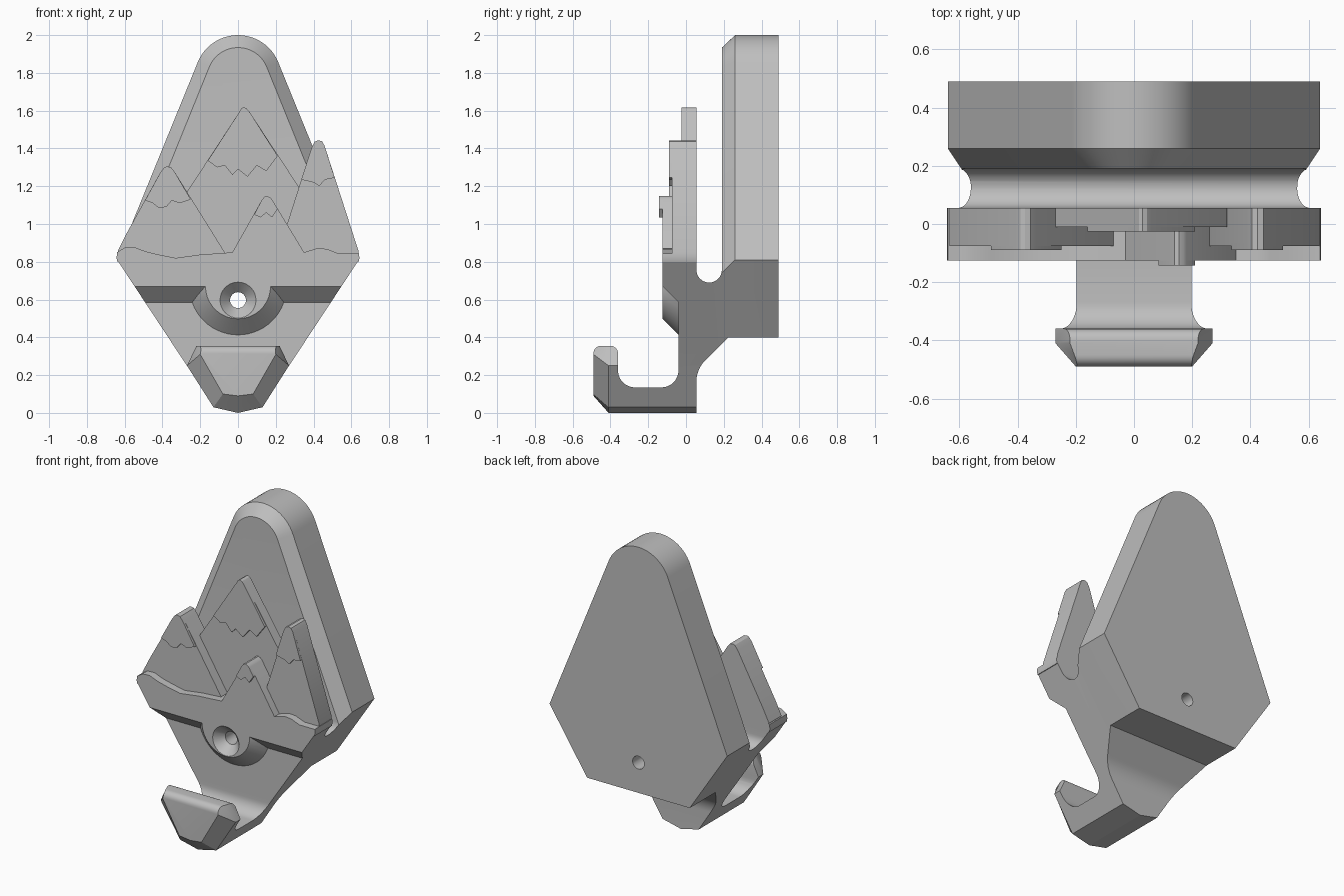
import bpy, bmesh
from math import sin, cos, radians, atan2, acos, hypot, pi

if "Cube" in bpy.data.objects:
    bpy.data.objects.remove(bpy.data.objects["Cube"])

GREY = (0.52, 0.52, 0.52, 1)
grey = bpy.data.materials.new("matte_grey")
grey.use_nodes = True
grey.diffuse_color = GREY
grey.node_tree.nodes["Principled BSDF"].inputs["Base Color"].default_value = GREY


def loft(name, rings):
    """Closed solid through rings of 3D points."""
    bm = bmesh.new()
    loops = [[bm.verts.new(p) for p in ring] for ring in rings]
    for a, b in zip(loops, loops[1:]):
        for i in range(len(a)):
            j = (i + 1) % len(a)
            bm.faces.new((a[i], a[j], b[j], b[i]))
    bm.faces.new(loops[0])
    bm.faces.new(loops[-1])
    bmesh.ops.recalc_face_normals(bm, faces=bm.faces)
    me = bpy.data.meshes.new(name)
    bm.to_mesh(me)
    bm.free()
    me.materials.append(grey)
    ob = bpy.data.objects.new(name, me)
    bpy.context.collection.objects.link(ob)
    return ob


def plate(name, outline, front, back=0.055):
    """Front-view outline (x, z) extruded along y."""
    return loft(name, [[(x, y, z) for x, z in outline] for y in (front, back)])


def arc(cx, cz, r, start, end, n=10):
    return [(cx + r * cos(radians(start + (end - start) * i / n)),
             cz + r * sin(radians(start + (end - start) * i / n))) for i in range(n + 1)]


def smooth(ob):
    bpy.ops.object.select_all(action='DESELECT')
    bpy.context.view_layer.objects.active = ob
    ob.select_set(True)
    bpy.ops.object.shade_smooth_by_angle(angle=radians(25))


def combine(ob, other, operation):
    mod = ob.modifiers.new("cut", 'BOOLEAN')
    mod.operation, mod.object, mod.solver = operation, other, 'EXACT'
    bpy.context.view_layer.objects.active = ob
    bpy.ops.object.modifier_apply(modifier=mod.name)
    bpy.data.objects.remove(other)


# Kite outline with a rounded top, optionally inset along its upper flanks
def kite(y, inset=0.0, hook=None):
    r, cz = 0.23, 1.77
    tangent = atan2(0.81 - cz, 0.64) + acos(r / hypot(0.64, 0.81 - cz))
    top = arc(0, cz, r - inset, tangent * 180 / pi, 90, 12)
    lower = hook or [(0, 0), (0.13, 0.03), (0.27, 0.25), (0.34, 0.355)]
    upper = [(0.64 - 0.7 * inset, 0.81 - 1.03 * inset)] + top[:-1]
    if hook:
        upper = [(x * 0.3, z) for x, z in upper]
    half = lower + upper
    full = half + [(0, top[-1][1])] + [(-x, z) for x, z in reversed(half[1:])]
    return [(x, y, z) for x, z in full]


hook_side = [(0, 0), (0.13, 0.03), (0.27, 0.25), (0.22, 0.355)]
hook_face = [(0, 0.09), (0.08, 0.1), (0.2, 0.31), (0.19, 0.355)]
body = loft("hook_body", [
    kite(0.49), kite(0.26), kite(0.19, 0.066), kite(0.15, 0.066), kite(0.12), kite(-0.2),
    kite(-0.355, hook=hook_side), kite(-0.41, hook=hook_side), kite(-0.49, hook=hook_face)])

# Side profile (y, z): back plate, groove, front panel, hook
profile = [(0.6, 2.1), (0.6, 0.4), (0.225, 0.4)]
profile += arc(0.215, 0.165, 0.16, 135, 180)
profile += [(0.055, -0.1), (-0.6, -0.1), (-0.6, 0.315)]
profile += arc(-0.45, 0.315, 0.04, 180, 90, 6) + arc(-0.4, 0.315, 0.04, 90, 0, 6)
profile += arc(-0.27, 0.225, 0.09, 180, 270) + arc(-0.13, 0.225, 0.09, 270, 360)
profile += [(-0.04, 0.585), (-0.125, 0.67), (-0.125, 0.8), (0.055, 0.8)]
profile += arc(0.1225, 0.7575, 0.0675, 180, 360, 16) + [(0.19, 2.1)]
side = loft("side_profile", [[(x, y, z) for y, z in profile] for x in (-0.8, 0.8)])
combine(body, side, 'INTERSECT')

# Half-round boss around the screw hole
boss = loft("screw_boss", [[(x, y, z) for x, z in arc(0, 0.67, r, 180, 360, 28)]
                           for y, r in ((-0.125, 0.172), (0.0, 0.297))])
combine(body, boss, 'UNION')

# Countersunk screw hole
hole = loft("screw_hole", [[(x, y, z) for x, z in arc(0, 0.597, r, 0, 360, 32)[:-1]]
                           for y, r in ((-0.13, 0.1), (-0.07, 0.042), (0.6, 0.042))])
combine(body, hole, 'DIFFERENCE')
smooth(body)

# Mountains: left foot, rounded peak, right foot, then the ragged snow line
BASE = 0.8
mountains = {
    "left_view": None,
}
mountains = {
    "centre_mountain": (-0.01, [(-0.28, BASE), (-0.28, 1.155)],
                        [(0.005, 1.59), (0.018, 1.612), (0.03, 1.618), (0.045, 1.612), (0.06, 1.595)],
                        [(0.32, 1.2), (0.32, BASE)],
                        [(0.21, 1.36), (0.15, 1.28), (0.1, 1.31), (0.05, 1.25), (0, 1.29),
                         (-0.03, 1.26), (-0.07, 1.31), (-0.11, 1.3), (-0.16, 1.335)]),
    "west_mountain": (-0.075, [(-0.63, BASE), (-0.635, 0.86), (-0.59, 0.95)],
                      [(-0.41, 1.275), (-0.39, 1.3), (-0.375, 1.305), (-0.355, 1.3), (-0.335, 1.275)],
                      [(-0.07, 0.85), (-0.07, BASE)],
                      [(-0.25, 1.13), (-0.31, 1.11), (-0.35, 1.125), (-0.38, 1.09),
                       (-0.42, 1.085), (-0.45, 1.11), (-0.492, 1.125)]),
    "east_mountain": (-0.075, [(0.22, BASE), (0.26, 1.0)],
                      [(0.39, 1.405), (0.405, 1.435), (0.425, 1.443), (0.445, 1.438), (0.458, 1.415)],
                      [(0.637, 0.86), (0.637, BASE)],
                      [(0.512, 1.245), (0.46, 1.235), (0.43, 1.2), (0.4, 1.22), (0.335, 1.235)]),
}
for name, (front, left, peak, right, snow) in mountains.items():
    smooth(plate(name, left + peak + right, front))
    smooth(plate(name + "_snow", peak + snow, front - 0.015, front + 0.01))

# Rolling foothills with a small peak
small_peak = [(0.125, 1.125), (0.14, 1.145), (0.155, 1.148), (0.17, 1.14), (0.18, 1.13)]
hills = [(-0.638, BASE), (-0.643, 0.82), (-0.64, 0.85), (-0.6, 0.875), (-0.55, 0.878),
         (-0.49, 0.855), (-0.42, 0.838), (-0.33, 0.82), (-0.2, 0.838), (-0.1, 0.845), (-0.03, 0.85)]
hills += small_peak + [(0.35, 0.85), (0.42, 0.872), (0.47, 0.868), (0.53, 0.845), (0.64, 0.845),
                       (0.643, 0.82), (0.638, BASE)]
smooth(plate("foothills", hills, -0.125))
smooth(plate("foothills_snow", small_peak + [(0.21, 1.08), (0.18, 1.035), (0.15, 1.06),
                                             (0.12, 1.035), (0.085, 1.05)], -0.143, -0.11))
